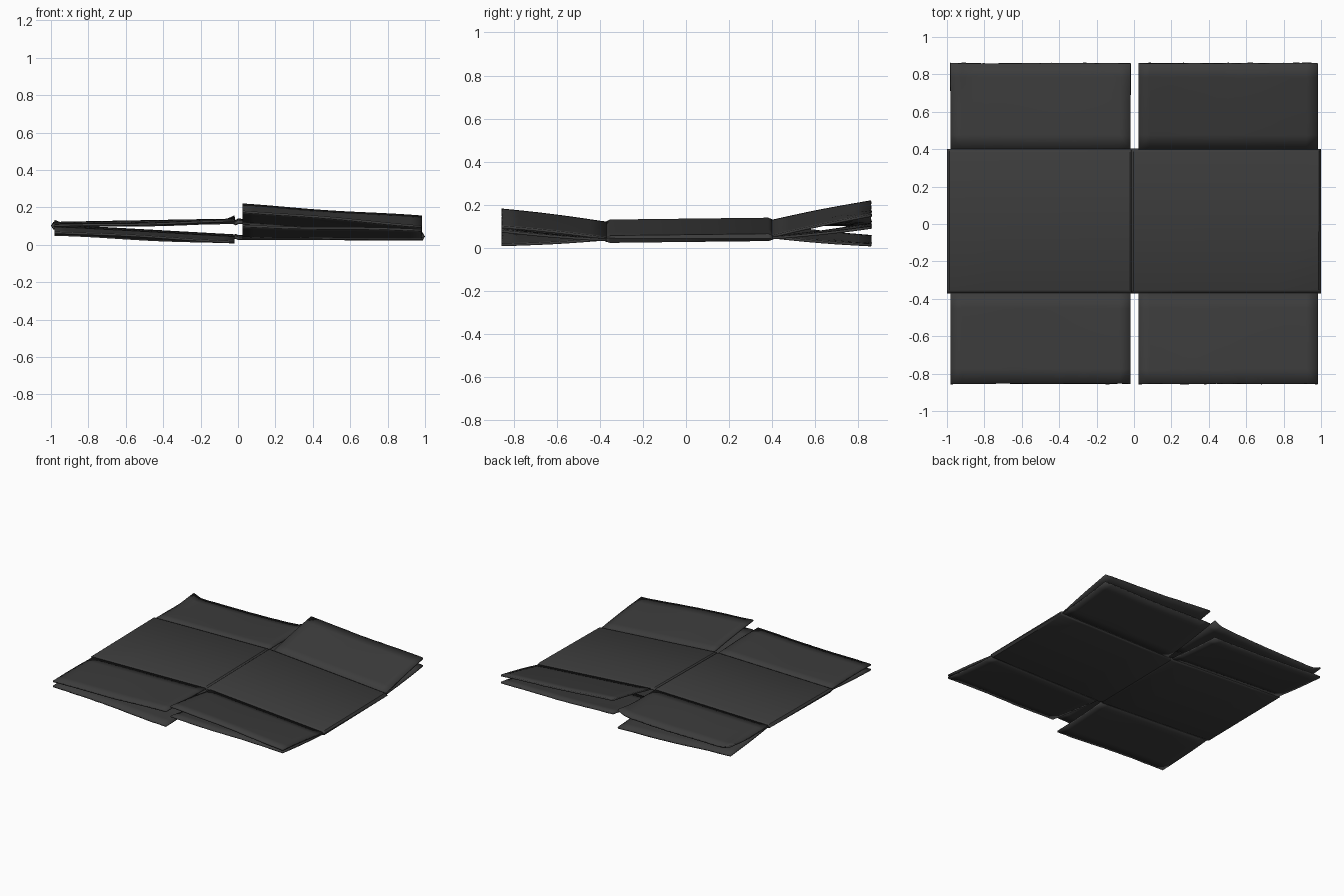
import bpy, bmesh, math, random

if "Cube" in bpy.data.objects:
    bpy.data.objects.remove(bpy.data.objects["Cube"])

random.seed(4)
T = 0.012  # board thickness

mat = bpy.data.materials.new("dark_board")
mat.diffuse_color = (0.045, 0.045, 0.045, 1)
mat.use_nodes = True
mat.node_tree.nodes["Principled BSDF"].inputs["Base Color"].default_value = mat.diffuse_color


def lerp(a, b, t):
    return a + (b - a) * t


# Height of the upper / lower layer at x (left fold, centre crease, right fold)
LAYERS = {"upper": (0.112, 0.130, 0.055), "lower": (0.092, 0.036, 0.033)}


def layer_z(layer, x, y):
    left, mid, right = LAYERS[layer]
    z = lerp(mid, right, x) if x > 0 else lerp(mid, left, -x)
    return z + 0.012 * y


def finish(name, bm):
    bmesh.ops.recalc_face_normals(bm, faces=bm.faces)
    me = bpy.data.meshes.new(name)
    bm.to_mesh(me)
    bm.free()
    ob = bpy.data.objects.new(name, me)
    bpy.context.collection.objects.link(ob)
    me.materials.append(mat)
    sol = ob.modifiers.new("thickness", "SOLIDIFY")
    sol.thickness = T
    sol.offset = 0
    bpy.context.view_layer.objects.active = ob
    ob.select_set(True)
    bpy.ops.object.shade_smooth_by_angle(angle=math.radians(30))
    ob.select_set(False)
    return ob


def skin(bm, rows, closed=False):
    rows = [[bm.verts.new(p) for p in r] for r in rows]
    for a, b in zip(rows, rows[1:]):
        n = len(a)
        for i in range(n if closed else n - 1):
            j = (i + 1) % n
            bm.faces.new((a[i], a[j], b[j], b[i]))


# Flattened sleeve: closed loop of four panels with a groove at the centre crease
xs = [-0.985, -0.75, -0.5, -0.25, -0.024, -0.012, 0.0, 0.25, 0.5, 0.75, 0.985]
rows = []
for y, pinch in ((-0.37, 0.009), (-0.352, 0), (0, 0), (0.382, 0), (0.40, 0.009)):
    ring = []
    for x in xs:
        dip = 0.008 if x == -0.012 else 0
        ring.append((x, y, layer_z("upper", x, y) - pinch - dip))
    ring.append((0.994, y, 0.044))
    for x in reversed(xs):
        dip = 0.005 if x == -0.012 else 0
        ring.append((x, y, layer_z("lower", x, y) + pinch * 0.6 + dip))
    ring.append((-0.994, y, 0.102))
    rows.append(ring)
body = bmesh.new()
skin(body, rows, closed=True)
finish("sleeve", body)


# End flap: hinged on the sleeve, free edge given by inner and outer heights
def flap(name, layer, side, end, z_in, z_out, curl=0.0):
    bm = bmesh.new()
    x0, x1 = (0.024, 0.982) if side > 0 else (-0.018, -0.982)
    y0, y1 = (0.40, 0.86) if end > 0 else (-0.37, -0.855)
    nu, nv = 16, 6
    phase = random.uniform(0, 6)
    sgn = -1 if layer == "upper" else 1
    rows = []
    for j in range(nv + 1):
        v = j / nv
        row = []
        for i in range(nu + 1):
            u = i / nu
            x = lerp(x0, x1, u)
            hinge = layer_z(layer, x, y0) + sgn * 0.008
            z = lerp(hinge, lerp(z_in, z_out, u), v)
            z += 0.003 * v * math.sin(7 * u + phase)      # slight warp
            z += 0.004 * math.sin(math.pi * v) * (-sgn)    # slight bow
            corner = max(0, abs(u - 0.5) * 2 - 0.85) / 0.15 * max(0, v - 0.6) / 0.4
            z += curl * corner
            y = lerp(y0, y1, v) + random.uniform(-0.002, 0.002) * v
            row.append((x, y, max(z, 0.5 * T)))
        rows.append(row)
    skin(bm, rows)
    finish(name, bm)


# name, layer, side (x sign), end (y sign), inner height, outer height, corner curl
for spec in (
    ("back_right_upper_flap", "upper", 1, 1, 0.212, 0.148),
    ("back_right_lower_flap", "lower", 1, 1, 0.108, 0.092),
    ("back_left_upper_flap", "upper", -1, 1, 0.118, 0.095, 0.03),
    ("back_left_lower_flap", "lower", -1, 1, 0.010, 0.052),
    ("front_right_upper_flap", "upper", 1, -1, 0.180, 0.100),
    ("front_right_lower_flap", "lower", 1, -1, 0.100, 0.078),
    ("front_left_upper_flap", "upper", -1, -1, 0.125, 0.100),
    ("front_left_lower_flap", "lower", -1, -1, 0.016, 0.068),
):
    flap(*spec)
